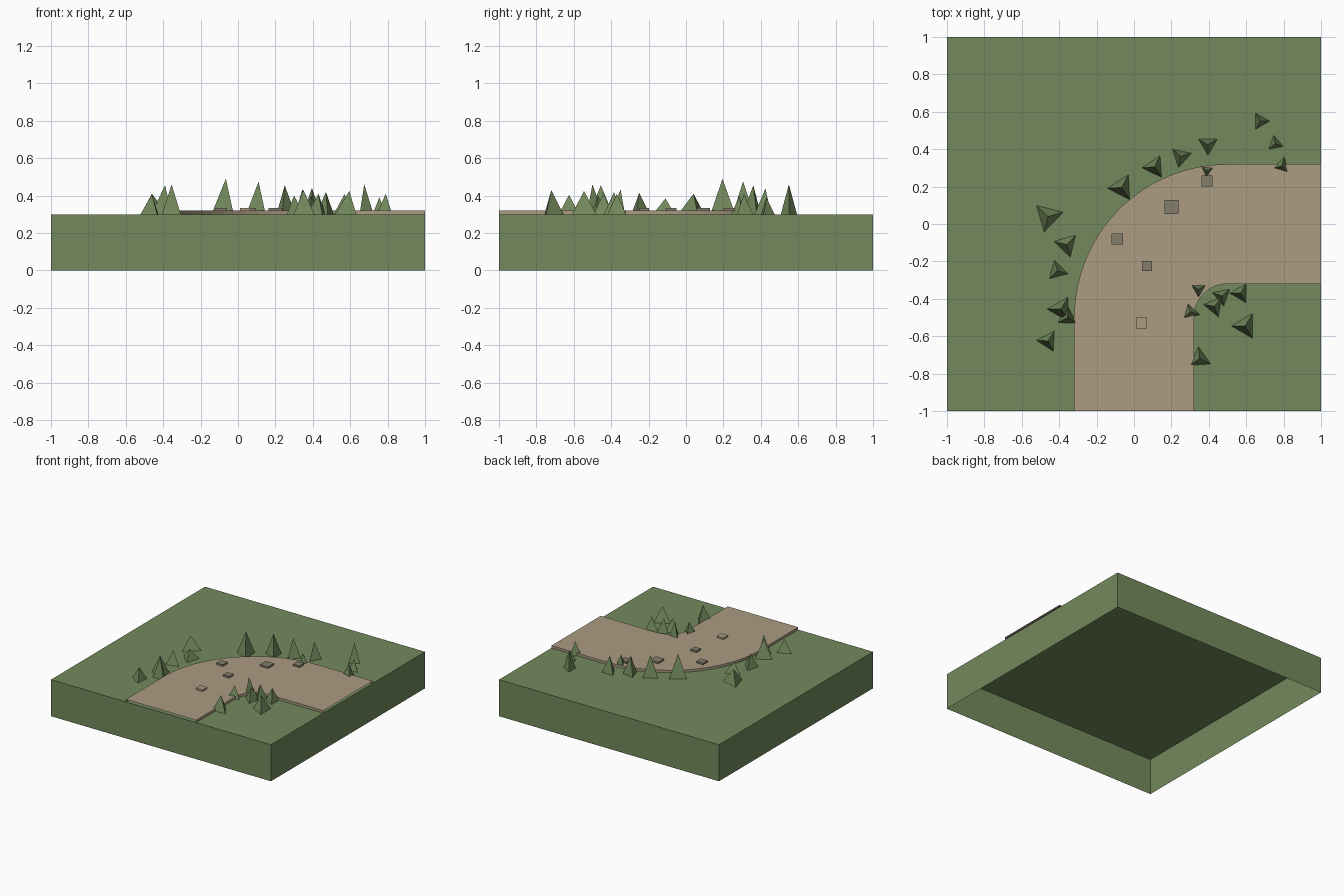
import bpy
import bmesh
from math import cos, sin, pi, radians

default_cube = bpy.data.objects.get("Cube")
if default_cube:
    bpy.data.objects.remove(default_cube, do_unlink=True)

GROUND_TOP = 0.3
ROAD_TOP = 0.32


def to_linear(channel):
    return channel / 12.92 if channel <= 0.04045 else ((channel + 0.055) / 1.055) ** 2.4


def make_material(name, srgb):
    colour = [to_linear(c) for c in srgb] + [1.0]
    material = bpy.data.materials.new(name)
    material.use_nodes = True
    material.diffuse_color = colour
    shader = next(n for n in material.node_tree.nodes if n.type == "BSDF_PRINCIPLED")
    shader.inputs["Base Color"].default_value = colour
    shader.inputs["Roughness"].default_value = 0.9
    return material


grass = make_material("grass_green", (0.45, 0.54, 0.36))
dirt = make_material("dirt_brown", (0.67, 0.61, 0.51))
rock = make_material("rock_grey", (0.52, 0.49, 0.42))


def add_object(name, bm, material):
    mesh = bpy.data.meshes.new(name)
    bm.to_mesh(mesh)
    bm.free()
    mesh.materials.append(material)
    obj = bpy.data.objects.new(name, mesh)
    bpy.context.collection.objects.link(obj)
    return obj


def add_box(name, centre, size, material, open_bottom=False):
    bm = bmesh.new()
    bmesh.ops.create_cube(bm, size=1)
    for vert in bm.verts:
        vert.co = [c + s * v for c, s, v in zip(centre, size, vert.co)]
    if open_bottom:
        bm.normal_update()
        underside = [f for f in bm.faces if f.normal.z < -0.5]
        bmesh.ops.delete(bm, geom=underside, context="FACES_ONLY")
    return add_object(name, bm, material)


def add_tree(name, x, y, radius, angle, top):
    """Three-sided pyramid standing on the ground."""
    bm = bmesh.new()
    base = []
    for side in range(3):
        turn = radians(angle) + side * 2 * pi / 3
        base.append(bm.verts.new((x + radius * cos(turn), y + radius * sin(turn), GROUND_TOP)))
    tip = bm.verts.new((x, y, top))
    for side in range(3):
        bm.faces.new((base[side], base[(side + 1) % 3], tip))
    bm.faces.new(reversed(base))
    return add_object(name, bm, grass)


def road_edge(offset, radius, segments=16):
    """One border of the bend: straight, quarter arc, straight."""
    arc = [pi - pi / 2 * i / segments for i in range(segments + 1)]
    bend = [(0.5 + radius * cos(a), -0.5 + radius * sin(a)) for a in arc]
    return [(-offset, -1)] + bend + [(1, offset)]


# Ground block, hollow underneath
add_box("ground_block", (0, 0, GROUND_TOP / 2), (2, 2, GROUND_TOP), grass, open_bottom=True)

# Road slab: top surface and side skirts, open at the tile edges
bm = bmesh.new()
rails = []
for path, height in ((road_edge(0.32, 0.82), GROUND_TOP), (road_edge(0.32, 0.82), ROAD_TOP),
                     (road_edge(-0.32, 0.18), ROAD_TOP), (road_edge(-0.32, 0.18), GROUND_TOP)):
    rails.append([bm.verts.new((x, y, height)) for x, y in path])
for left, right in zip(rails, rails[1:]):
    for i in range(len(left) - 1):
        bm.faces.new((right[i], right[i + 1], left[i + 1], left[i]))
add_object("road", bm, dirt)

# Flat stones lying on the road: x, y, width, material
stones = [(0.39, 0.23, 0.06, rock), (0.2, 0.09, 0.075, rock), (-0.09, -0.08, 0.06, rock),
          (0.07, -0.225, 0.055, rock), (0.04, -0.53, 0.06, dirt)]
for number, (x, y, width, material) in enumerate(stones, 1):
    add_box(f"road_stone_{number}", (x, y, ROAD_TOP + 0.006), (width, width, 0.016), material)

# Trees along the road: x, y, base radius, turn in degrees, tip height
groves = {
    "outer_bend_tree": [
        (-.065, .195, .077, 63, .49), (.11, .305, .067, 64, .475), (.25, .36, .06, 138, .455),
        (.395, .425, .058, 30, .44), (.39, .285, .042, 25, .4), (.675, .55, .05, 0, .46),
        (.755, .43, .045, 100, .39), (.79, .31, .05, 74, .41)],
    "left_verge_tree": [
        (-.46, .04, .085, 136, .41), (-.36, -.11, .07, 46, .385), (-.41, -.25, .06, 105, .415),
        (-.39, -.455, .075, 60, .455), (-.355, -.5, .058, 88, .46), (-.46, -.625, .062, 57, .405)],
    "inner_corner_tree": [
        (.345, -.35, .048, 30, .435), (.3, -.47, .055, 105, .4), (.43, -.44, .06, 50, .41),
        (.47, -.385, .055, 40, .42), (.57, -.37, .058, 60, .41), (.595, -.545, .075, 60, .425),
        (.35, -.72, .065, 95, .43)],
}
for name, trees in groves.items():
    for number, tree in enumerate(trees, 1):
        add_tree(f"{name}_{number}", *tree)
